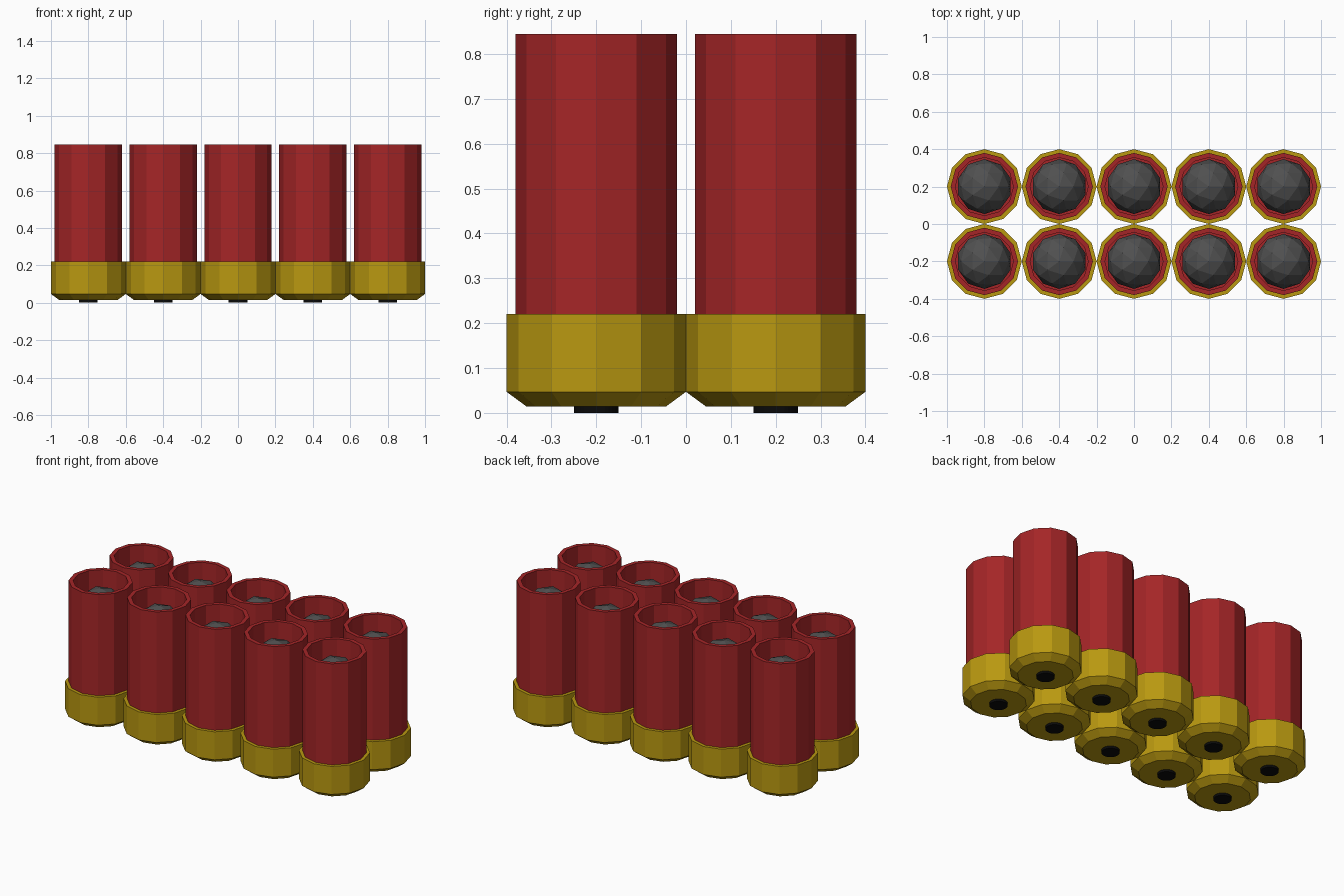
import bpy, bmesh
from math import cos, sin, tau

if "Cube" in bpy.data.objects:
    bpy.data.objects.remove(bpy.data.objects["Cube"])


def material(name, rgb):
    m = bpy.data.materials.new(name)
    m.diffuse_color = (*rgb, 1)
    m.use_nodes = True
    m.node_tree.nodes["Principled BSDF"].inputs["Base Color"].default_value = m.diffuse_color
    return m


RED = material("red plastic", (0.376, 0.0185, 0.0203))
BRASS = material("brass", (0.485, 0.314, 0.0052))
GREY = material("dark grey lead", (0.08, 0.08, 0.08))
BLACK = material("black primer", (0.003, 0.003, 0.003))


def lathe(name, profile, sides, mat):
    """Spin (radius, z) points round z; both ends are closed with a flat face."""
    bm = bmesh.new()
    rings = [[bm.verts.new((r * cos(tau * i / sides), r * sin(tau * i / sides), z))
              for i in range(sides)] for r, z in profile]
    for a, b in zip(rings, rings[1:]):
        for i in range(sides):
            j = (i + 1) % sides
            bm.faces.new((a[i], a[j], b[j], b[i]))
    bm.faces.new(rings[0][::-1])
    bm.faces.new(rings[-1])
    bmesh.ops.recalc_face_normals(bm, faces=bm.faces)
    return finish(bm, name, mat)


def finish(bm, name, mat):
    me = bpy.data.meshes.new(name)
    bm.to_mesh(me)
    bm.free()
    me.materials.append(mat)
    return me


# Brass head with chamfered bottom
head = lathe("brass_head", [(0.155, 0.014), (0.2, 0.047), (0.2, 0.22)], 12, BRASS)
# Red hull, open at the top
hull = lathe("hull", [(0.18, 0.215), (0.18, 0.845), (0.155, 0.845), (0.155, 0.25)], 12, RED)
# Round primer under the head
primer = lathe("primer", [(0.05, 0.0), (0.05, 0.02)], 32, BLACK)
# Faceted ball inside the hull
bm = bmesh.new()
bmesh.ops.create_icosphere(bm, subdivisions=2, radius=0.147)
bmesh.ops.translate(bm, verts=bm.verts, vec=(0, 0, 0.655))
slug = finish(bm, "slug", GREY)

# Two rows of five shells
for row in range(2):
    for col in range(5):
        for me in (head, hull, primer, slug):
            ob = bpy.data.objects.new(f"{me.name}_{row + 1}_{col + 1}", me)
            ob.location = (-0.8 + 0.4 * col, -0.2 + 0.4 * row, 0)
            bpy.context.collection.objects.link(ob)
